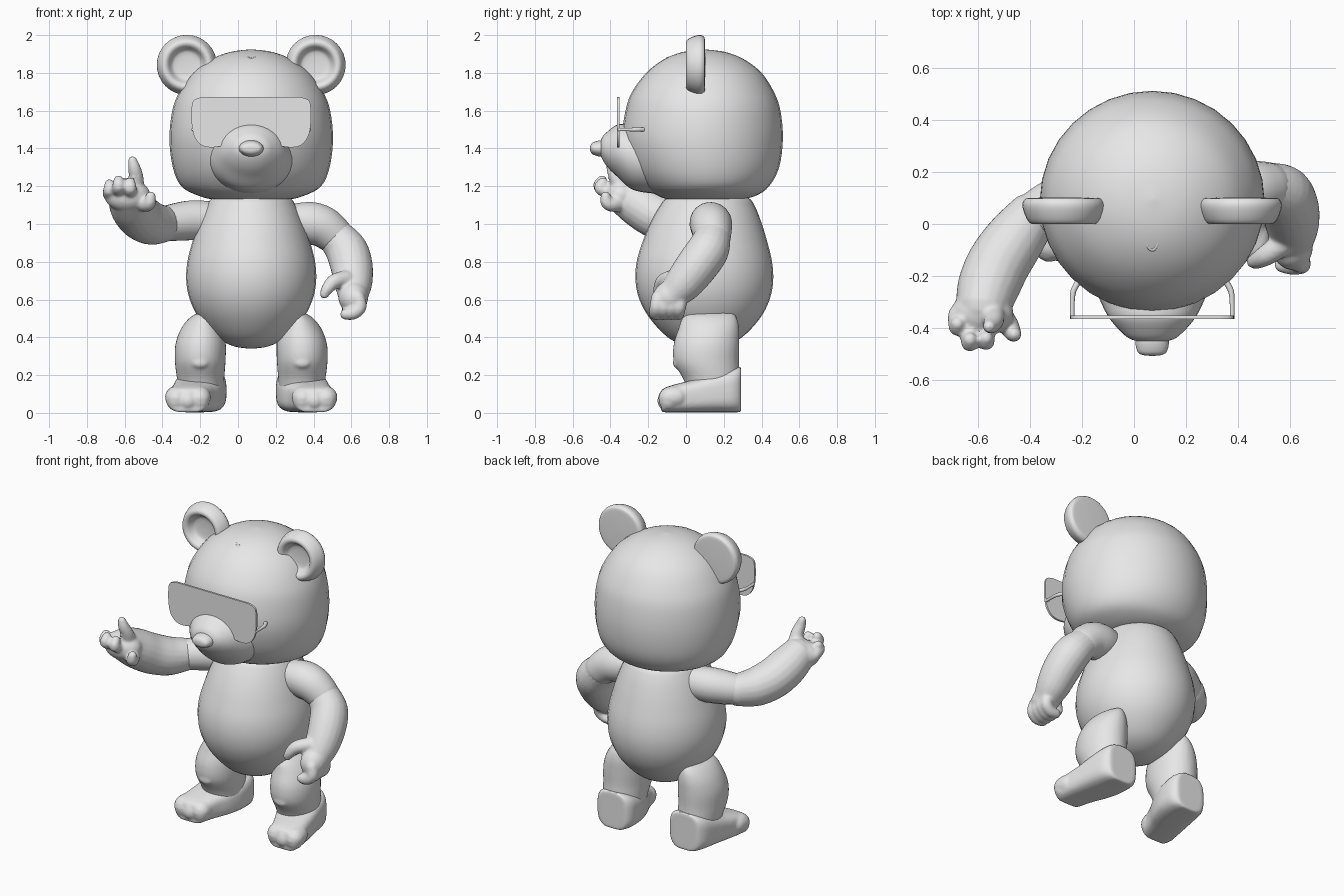
import bpy
import bmesh
from math import sin, cos, pi, radians, copysign
from mathutils import Vector, Matrix

default_cube = bpy.data.objects.get("Cube")
if default_cube:
    bpy.data.objects.remove(default_cube, do_unlink=True)

MID = 0.07      # x of the symmetry plane of the body
SIDES = 32

grey = bpy.data.materials.new("plain_grey")
grey.use_nodes = True
grey.diffuse_color = (0.8, 0.8, 0.8, 1)
grey.node_tree.nodes["Principled BSDF"].inputs["Base Color"].default_value = (0.8, 0.8, 0.8, 1)


def finish(name, bm, angle=50):
    """Turn a bmesh into a smooth shaded grey object."""
    bmesh.ops.recalc_face_normals(bm, faces=bm.faces[:])
    mesh = bpy.data.meshes.new(name)
    bm.to_mesh(mesh)
    bm.free()
    mesh.materials.append(grey)
    obj = bpy.data.objects.new(name, mesh)
    bpy.context.collection.objects.link(obj)
    bpy.ops.object.select_all(action="DESELECT")
    obj.select_set(True)
    bpy.context.view_layer.objects.active = obj
    bpy.ops.object.shade_smooth_by_angle(angle=radians(angle))
    return obj


def fuse(name, parts):
    """Join overlapping parts into one softly blended skin."""
    bpy.ops.object.select_all(action="DESELECT")
    for part in parts:
        part.select_set(True)
    bpy.context.view_layer.objects.active = parts[0]
    bpy.ops.object.join()
    parts[0].name = name
    skin = parts[0].modifiers.new("skin", "REMESH")
    skin.mode = "VOXEL"
    skin.voxel_size = 0.009
    skin.use_smooth_shade = True
    soften = parts[0].modifiers.new("soften", "SMOOTH")
    soften.iterations = 5


def smooth_rows(rows, steps=4):
    """Catmull-Rom interpolation of rows of any width."""
    pts = [rows[0]] + list(rows) + [rows[-1]]
    out = []
    for p, q, r, s in zip(pts, pts[1:], pts[2:], pts[3:]):
        for k in range(steps):
            t = k / steps
            out.append([b + 0.5 * t * (c - a + t * (2 * a - 5 * b + 4 * c - d
                        + t * (3 * (b - c) + d - a)))
                        for a, b, c, d in zip(p, q, r, s)])
    return out + [list(rows[-1])]


def loft(name, rings, angle=50):
    """Skin a list of vertex rings and cap both ends."""
    bm = bmesh.new()
    loops = [[bm.verts.new(p) for p in ring] for ring in rings]
    for a, b in zip(loops, loops[1:]):
        for i in range(len(a)):
            j = (i + 1) % len(a)
            bm.faces.new((a[i], a[j], b[j], b[i]))
    bm.faces.new(loops[0])
    bm.faces.new(loops[-1])
    return finish(name, bm, angle)


def stack(name, rows, axis="z", power=1.0):
    """Loft (super)ellipses along an axis; row = position, two centres, two radii."""
    def rounded(v):
        return copysign(abs(v) ** power, v)
    rings = []
    for t, a, b, ra, rb in smooth_rows(rows):
        ra, rb = max(ra, 0.002), max(rb, 0.002)
        ring = []
        for i in range(SIDES):
            u = a + ra * rounded(cos(2 * pi * i / SIDES))
            v = b + rb * rounded(sin(2 * pi * i / SIDES))
            ring.append((u, v, t) if axis == "z" else (u, t, v))
        rings.append(ring)
    return loft(name, rings)


def tube(name, path, sides=20):
    """Round-ended limb along a path of x, y, z, radius."""
    rows = smooth_rows(path)
    centres = [Vector(r[:3]) for r in rows]
    last = len(rows) - 1
    side = Vector((0.3, 0.5, 0.8))
    rings = []
    for i, row in enumerate(rows):
        c, rad = centres[i], row[3]
        t = (centres[min(i + 1, last)] - centres[max(i - 1, 0)]).normalized()
        side = (side - t * side.dot(t)).normalized()
        other = t.cross(side)
        slices = [(0, rad)]
        if i == 0:
            slices = [(-rad * sin(radians(a)), rad * cos(radians(a))) for a in (86, 65, 45, 22, 0)]
        elif i == last:
            slices = [(rad * sin(radians(a)), rad * cos(radians(a))) for a in (0, 22, 45, 65, 86)]
        for shift, r in slices:
            rings.append([c + t * shift + (side * cos(2 * pi * k / sides)
                          + other * sin(2 * pi * k / sides)) * r for k in range(sides)])
    return loft(name, rings)


def ball(name, centre, size, tilt=0.0):
    bm = bmesh.new()
    bmesh.ops.create_uvsphere(bm, u_segments=24, v_segments=16, radius=1)
    bm.transform(Matrix.Translation(centre) @ Matrix.Rotation(radians(tilt), 4, "X")
                 @ Matrix.Diagonal((*size, 1)))
    return finish(name, bm)


# Head
stack("head", [(z, MID, cy, rx, ry) for z, cy, rx, ry in (
    (1.12, .1, .01, .01), (1.127, .1, .18, .17), (1.15, .11, .28, .26), (1.2, .11, .37, .33),
    (1.3, .1, .415, .393), (1.45, .088, .433, .425), (1.6, .09, .418, .41), (1.7, .09, .38, .375),
    (1.8, .095, .31, .305), (1.87, .095, .215, .215), (1.91, .095, .115, .115),
    (1.925, .095, .002, .002))])

# Muzzle and nose
stack("muzzle", [(y, MID, z, rx, rz) for y, z, rx, rz in (
    (-.15, 1.345, .235, .185), (-.24, 1.35, .22, .18), (-.30, 1.36, .198, .168),
    (-.36, 1.387, .167, .14), (-.41, 1.394, .125, .1), (-.445, 1.402, .08, .056),
    (-.46, 1.402, .005, .005))], axis="y")
stack("nose", [(y, MID, 1.4, rx, rz) for y, rx, rz in (
    (-.508, .002, .002), (-.505, .035, .018), (-.492, .056, .032), (-.455, .065, .043),
    (-.42, .062, .04))], axis="y")

# Ears: dished discs with a thick rolled rim
for side, label in ((1, "left"), (-1, "right")):
    profile = smooth_rows([(.002, .05), (.065, .046), (.085, .03), (.1, .008), (.118, .0),
                           (.136, .01), (.153, .045), (.159, .075), (.15, .094), (.13, .1),
                           (.002, .103)], 3)
    loft(label + "_ear", [[(MID + side * .341 + r * cos(2 * pi * i / SIDES), y,
                            1.842 + r * sin(2 * pi * i / SIDES))
                           for i in range(SIDES)] for r, y in profile])

# Small hanging loop mark on the crown
tube("crown_loop", [(MID - .022, -.02, 1.9, .007), (MID - .024, -.07, 1.886, .007),
                    (MID, -.1, 1.876, .007), (MID + .024, -.07, 1.886, .007),
                    (MID + .022, -.02, 1.9, .007), (MID, -.008, 1.904, .007)], 10)

# Visor lens with nose notch, and its two temple arms
half = smooth_rows([(.03, 1.52), (.08, 1.505), (.115, 1.465), (.145, 1.42), (.2, 1.406),
                    (.26, 1.415), (.3, 1.46), (.315, 1.53), (.315, 1.62), (.302, 1.657),
                    (.26, 1.672)], 3)
outline = half + [(-x, z) for x, z in reversed(half)]
loft("visor", [[(MID + x, y, z) for x, z in outline] for y in (-.365, -.352)], 30)
for side, label in ((1, "left"), (-1, "right")):
    x = MID + side * .308
    tube(label + "_visor_arm", [(x, -.355, 1.5, .009), (x, -.31, 1.5, .009),
                                (x - side * .004, -.26, 1.5, .011),
                                (x - side * .025, -.22, 1.5, .012)], 10)

# Body
stack("body", [(z, MID, cy, r, r * 1.06) for z, cy, r in (
    (.34, .1, .002), (.352, .1, .09), (.4, .1, .185), (.5, .1, .275), (.6, .098, .325),
    (.7, .097, .344), (.8, .097, .338), (.9, .1, .313), (1.0, .105, .28), (1.09, .112, .24),
    (1.14, .115, .2), (1.16, .115, .1))])

# Legs and feet
for side, label in ((1, "left"), (-1, "right")):
    leg = stack(label + "_leg", [(z, MID + side * x, y, rx, ry) for z, x, y, rx, ry in (
        (.1, .265, .145, .115, .13), (.18, .268, .135, .125, .15), (.27, .27, .108, .134, .172),
        (.36, .268, .108, .134, .174), (.44, .26, .12, .115, .162), (.5, .25, .125, .08, .145),
        (.53, .24, .13, .04, .11), (.535, .24, .13, .002, .01))])
    knee = ball(label + "_knee", (MID + side * .27, -.045, .265), (.045, .025, .03))
    fuse(label + "_leg", [leg, knee])
    foot = stack(label + "_foot", [(y, MID + side * x, z, rx, z - .003) for y, x, z, rx in (
        (-.13, .335, .06, .08), (-.12, .335, .066, .1), (-.08, .33, .074, .108),
        (-.01, .314, .083, .118), (.06, .292, .092, .13), (.15, .272, .107, .137),
        (.24, .262, .119, .13), (.28, .26, .123, .11), (.292, .26, .124, .09))],
        axis="y", power=0.6)
    toes = []
    for k in (-1, 0, 1):
        x = MID + side * (.335 + .062 * k)
        toes.append(tube("toe", [(x, -.05, .085, .058), (x, -.085, .08, .06),
                                 (x, -.098 + .008 * abs(k), .066, .055)], 16))
    fuse(label + "_foot", [foot] + toes)

# Left arm hanging at the side
tube("left_upper_arm", [(.3, .12, 1.01, .1), (.38, .13, 1.005, .112), (.45, .135, .985, .11),
                        (.51, .14, .94, .1)])
hand = [tube("forearm", [(.52, .14, .93, .098), (.575, .115, .86, .112), (.602, .055, .775, .112),
                         (.61, -.01, .69, .102), (.61, -.06, .635, .085)]),
        ball("palm", (.61, -.085, .615), (.08, .095, .085), 30)]
for k in range(4):
    y = -.148 + .04 * k
    hand.append(tube("finger", [(.635, y, .61, .038), (.645, y - .008, .56, .037),
                                (.61, y - .014, .528, .035), (.57, y - .01, .522, .03)], 12))
hand.append(tube("thumb", [(.57, -.08, .71, .046), (.51, -.12, .695, .041),
                           (.475, -.14, .66, .033), (.458, -.145, .63, .026)], 14))
fuse("left_forearm_and_hand", hand)

# Right arm raised forward, index finger pointing upward
tube("right_upper_arm", [(-.14, .12, 1.02, .1), (-.24, .1, 1.02, .106), (-.33, .06, 1.01, .1),
                         (-.4, .02, 1.0, .09)])
hand = [tube("forearm", [(-.4, .02, 1.0, .1), (-.46, -.06, 1.005, .116), (-.52, -.15, 1.04, .122),
                         (-.56, -.24, 1.095, .12), (-.58, -.31, 1.14, .108)]),
        ball("palm", (-.585, -.345, 1.15), (.122, .09, .085), 35),
        tube("index", [(-.545, -.34, 1.18, .05), (-.54, -.37, 1.25, .04),
                       (-.55, -.39, 1.3, .033), (-.558, -.395, 1.335, .025)], 14),
        tube("thumb", [(-.53, -.33, 1.12, .05), (-.485, -.39, 1.105, .042),
                       (-.467, -.42, 1.115, .034), (-.462, -.425, 1.145, .028)], 14)]
for x, reach, z in ((-.57, -.455, 1.185), (-.632, -.46, 1.195), (-.68, -.4, 1.175)):
    hand.append(tube("finger", [(x + .02, -.34, z - .03, .042), (x, reach + .05, z - .015, .038),
                                (x, reach, z + .005, .034), (x, reach + .015, z + .035, .028)], 12))
fuse("right_forearm_and_hand", hand)
